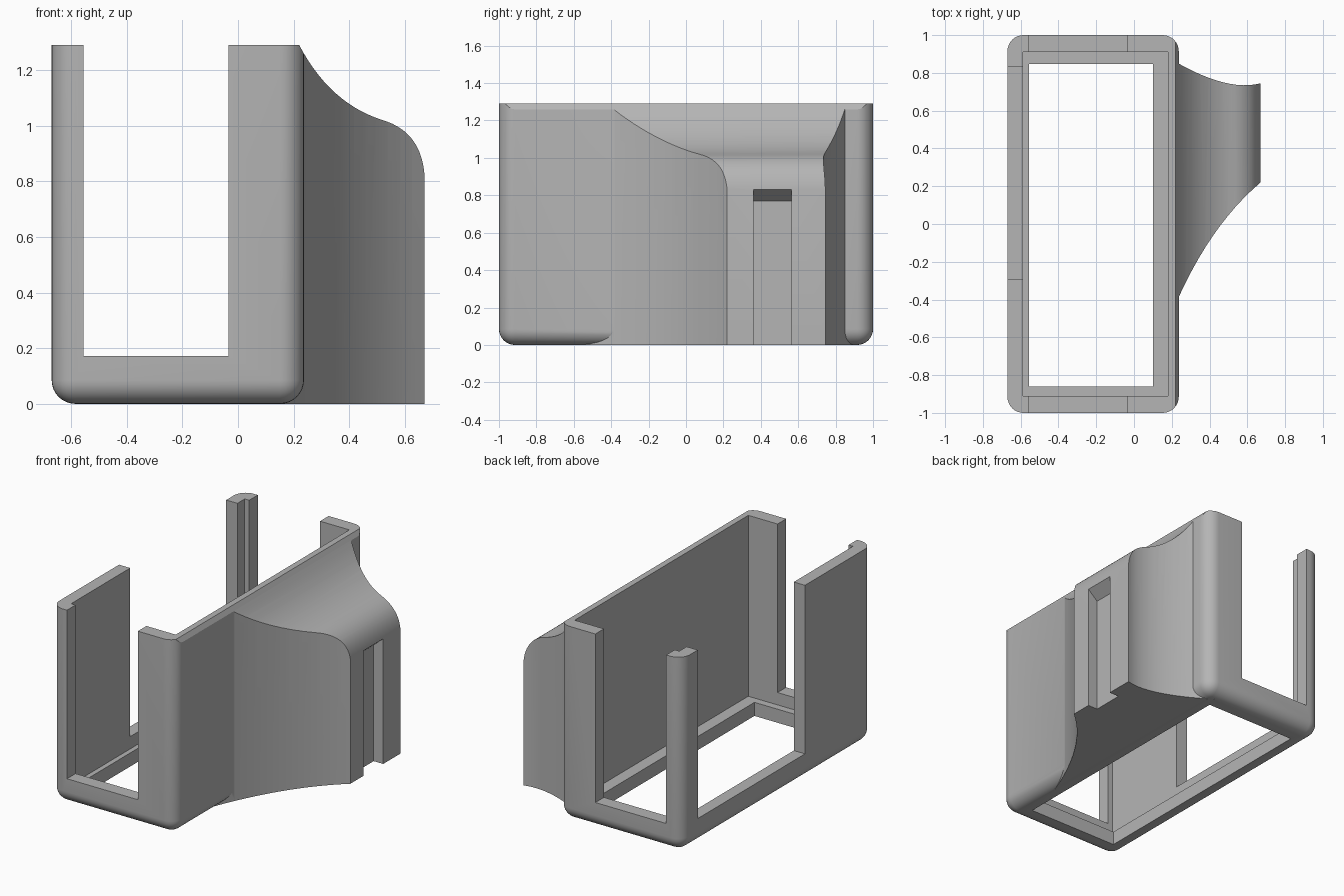
import bpy, bmesh, math
from mathutils import Vector

if "Cube" in bpy.data.objects:
    bpy.data.objects.remove(bpy.data.objects["Cube"], do_unlink=True)

grey = bpy.data.materials.new("plain grey")
grey.use_nodes = True
grey.diffuse_color = (0.46, 0.46, 0.46, 1)
grey.node_tree.nodes["Principled BSDF"].inputs["Base Color"].default_value = (0.46, 0.46, 0.46, 1)


def make(name, bm):
    bmesh.ops.recalc_face_normals(bm, faces=bm.faces)
    mesh = bpy.data.meshes.new(name)
    bm.to_mesh(mesh)
    bm.free()
    mesh.materials.append(grey)
    obj = bpy.data.objects.new(name, mesh)
    bpy.context.collection.objects.link(obj)
    return obj


def prism(name, outline, axis, lo, hi):
    """Extrude a closed 2D outline along y or z."""
    bm = bmesh.new()
    place = (lambda a, b: (a, lo, b)) if axis == "y" else (lambda a, b: (a, b, lo))
    face = bm.faces.new([bm.verts.new(place(a, b)) for a, b in outline])
    shift = Vector((0, hi - lo, 0)) if axis == "y" else Vector((0, 0, hi - lo))
    side = bmesh.ops.extrude_face_region(bm, geom=[face])["geom"]
    bmesh.ops.translate(bm, vec=shift, verts=[v for v in side if isinstance(v, bmesh.types.BMVert)])
    return make(name, bm)


def block(name, x, y, z, radius=0):
    """Box between limits, with rounded upright and bottom edges if asked."""
    bm = bmesh.new()
    bmesh.ops.create_cube(bm, size=1)
    for v in bm.verts:
        v.co = [lim[0] if c < 0 else lim[1] for c, lim in zip(v.co, (x, y, z))]
    if radius:
        edges = [e for e in bm.edges if min(v.co.z for v in e.verts) < z[0] + 0.001]
        bmesh.ops.bevel(bm, geom=edges, offset=radius, segments=8, profile=0.5, affect="EDGES")
    return make(name, bm)


def curve(a, c, b, steps=14):
    """Points along a quadratic curve from a to b pulled towards c."""
    a, b, c = Vector(a), Vector(b), Vector(c)
    return [tuple(a * (1 - t) ** 2 + c * 2 * t * (1 - t) + b * t * t)
            for t in (i / steps for i in range(steps + 1))]


def combine(target, tool, operation):
    mod = target.modifiers.new(operation, "BOOLEAN")
    mod.operation, mod.object, mod.solver = operation, tool, "EXACT"
    bpy.context.view_layer.objects.active = target
    bpy.ops.object.modifier_apply(modifier=mod.name)
    bpy.data.objects.remove(tool, do_unlink=True)


# Rounded outer body
holder = block("holder_body", (-0.67, 0.237), (-1, 1), (0, 1.5), 0.085)

# Side mount with curved flanks
flanks = curve((0.67, 0.22), (0.35, -0.05), (0.15, -0.6)) + curve((0.12, 0.92), (0.47, 0.69), (0.67, 0.745))
combine(holder, prism("side_mount", flanks, "z", 0, 1.45), "UNION")

# Sweeping shoulder that trims the top
shoulder = [(-1, -0.1), (-1, 1.29)] + curve((0.22, 1.29), (0.33, 1.08), (0.52, 1.02))
shoulder += curve((0.52, 1.02), (0.655, 0.98), (0.67, 0.83))[1:] + [(0.671, -0.1)]
combine(holder, prism("shoulder_trim", shoulder, "y", -1.2, 1.2), "INTERSECT")

# Cavity, floor opening, end notches and side window
for cutter in (
    block("cavity", (-0.588, 0.18), (-0.91, 0.91), (0.09, 2)),
    block("floor_opening", (-0.555, 0.10), (-0.86, 0.848), (-1, 1)),
    block("end_notches", (-0.555, -0.035), (-1.2, 1.2), (0.172, 2)),
    block("side_window", (-0.9, -0.5), (-0.29, 0.833), (0.172, 2)),
):
    combine(holder, cutter, "DIFFERENCE")

# Slot in the mount, with a sloping roof
slot = [(0.75, -0.1), (0.6, -0.1), (0.6, 0.77), (0.67, 0.83), (0.75, 0.9)]
combine(holder, prism("mount_slot", slot, "y", 0.36, 0.565), "DIFFERENCE")

# Smooth shading with crisp edges
bpy.ops.object.select_all(action="DESELECT")
holder.select_set(True)
bpy.context.view_layer.objects.active = holder
bpy.ops.object.shade_smooth_by_angle(angle=math.radians(25))
